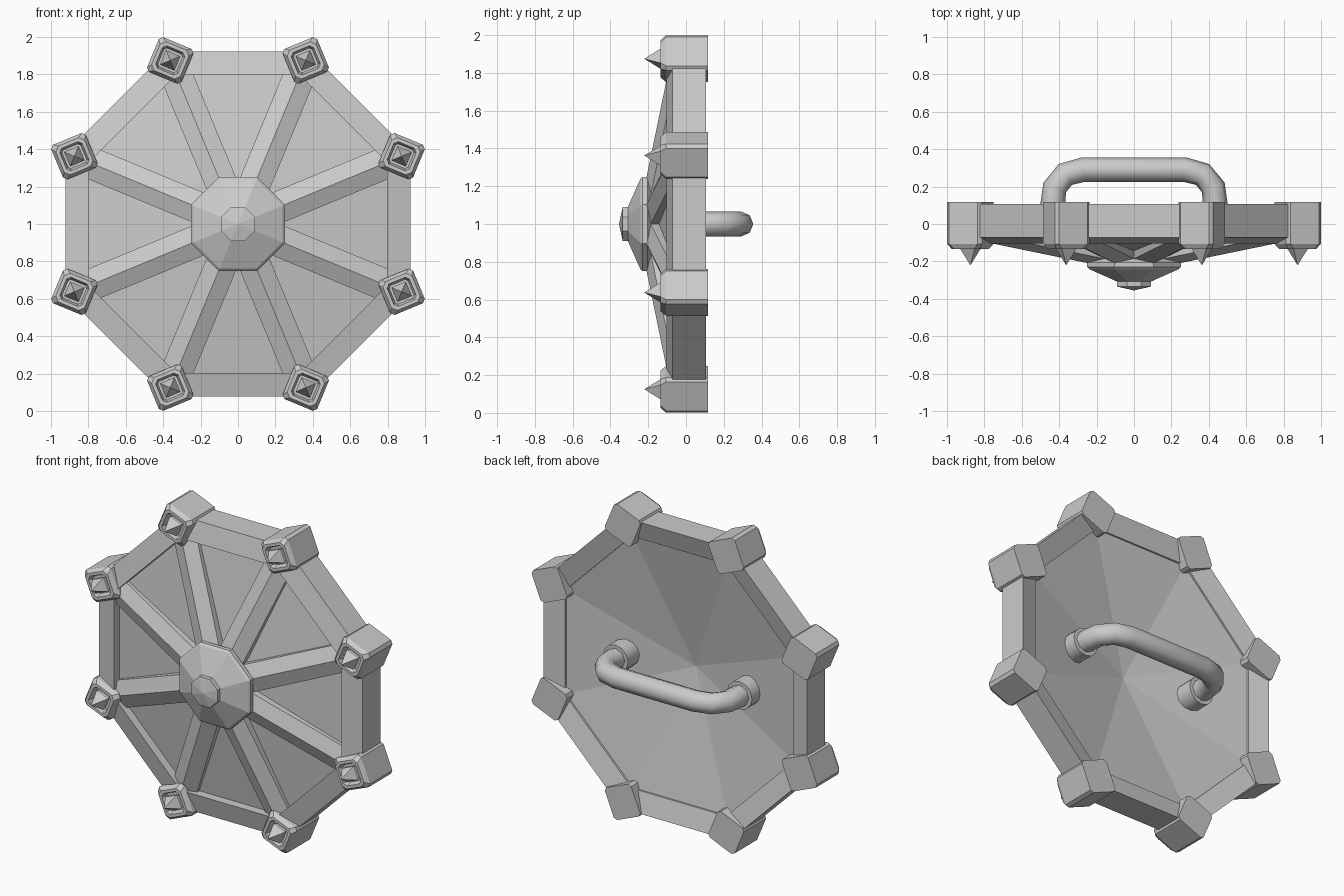
import bpy, bmesh
from math import cos, sin, radians, pi

if "Cube" in bpy.data.objects:
    bpy.data.objects.remove(bpy.data.objects["Cube"])

CZ = 1.0                       # height of the shield centre
C8 = cos(pi / 8)
CORNERS = [radians(22.5 + 45 * k) for k in range(8)]


def finish(bm, name):
    bmesh.ops.remove_doubles(bm, verts=bm.verts, dist=1e-5)
    bmesh.ops.recalc_face_normals(bm, faces=bm.faces)
    me = bpy.data.meshes.new(name)
    bm.to_mesh(me)
    bm.free()
    ob = bpy.data.objects.new(name, me)
    bpy.context.collection.objects.link(ob)
    return ob


def smooth(ob, angle):
    bpy.ops.object.select_all(action='DESELECT')
    ob.select_set(True)
    bpy.context.view_layer.objects.active = ob
    bpy.ops.object.convert(target='MESH')
    bpy.ops.object.shade_smooth_by_angle(angle=radians(angle))


def loft(bm, rings, closed=False, caps=True):
    """Join rings of points with quads; optionally cap the ends."""
    rows = [[bm.verts.new(p) for p in ring] for ring in rings]
    n = len(rows[0])
    pairs = list(zip(rows, rows[1:] + rows[:1])) if closed else list(zip(rows, rows[1:]))
    for a, b in pairs:
        for i in range(n):
            j = (i + 1) % n
            bm.faces.new((a[i], a[j], b[j], b[i]))
    if caps and not closed:
        bm.faces.new(rows[0])
        bm.faces.new(rows[-1])


def octagon(apothem, y):
    r = max(apothem, 1e-7) / C8
    return [(r * cos(a), y, CZ + r * sin(a)) for a in CORNERS]


def octagonal(name, profile, closed=False):
    bm = bmesh.new()
    loft(bm, [octagon(r, y) for r, y in profile], closed, caps=profile[0][0] > 0)
    return finish(bm, name)


def placed(pts, angle):
    """Radial coordinates (u outward, v sideways, y) to world."""
    c, s = cos(angle), sin(angle)
    return [(u * c - v * s, y, CZ + u * s + v * c) for u, v, y in pts]


# Sloped rim, shallow conical panel and central boss
octagonal("rim", [(.922, -.072), (.922, .107), (.797, .07), (.797, -.103)], closed=True)
octagonal("panel", [(0, -.18), (.84, -.04), (.84, .067), (0, -.097)])
octagonal("hub", [(.2, -.165), (.25, -.205), (.25, -.23), (.238, -.242),
                  (.09, -.308), (.09, -.335), (.0005, -.355)])

# Ridged spokes
for k, ang in enumerate(CORNERS):
    rings = []
    for r in (.12, .9):
        y = -.26 + .19 * r
        rings.append(placed([(r, 0, y), (r, .085, y + .035), (r, .085, y + .09),
                             (r, -.085, y + .09), (r, -.085, y + .035)], ang))
    bm = bmesh.new()
    loft(bm, rings)
    finish(bm, f"spoke_{k + 1}")


# Corner blocks (one edge pointing outward) with a recessed front and a spike
def diamond(pts, y, ang):
    d = cos(pi / 4)
    return placed([(.947 + (u - v) * d, (u + v) * d, y) for u, v in pts], ang)


def chamfered(h, c, y, ang):
    e = h - c
    return diamond([(h, -e), (h, e), (e, h), (-e, h),
                    (-h, e), (-h, -e), (-e, -h), (e, -h)], y, ang)


def square(h, y, ang):
    return diamond([(h, -h), (h, h), (-h, h), (-h, -h)], y, ang)


for k, ang in enumerate(CORNERS):
    bm = bmesh.new()
    loft(bm, [chamfered(h, c, y, ang) for h, c, y in
              [(.1, .018, .117), (.1, .018, -.106), (.083, .024, -.134),
               (.065, .018, -.134), (.054, .012, -.1)]])
    finish(bm, f"corner_block_{k + 1}")
    bm = bmesh.new()
    loft(bm, [square(h, y, ang) for h, y in [(.036, -.095), (.042, -.132), (.0005, -.22)]])
    finish(bm, f"spike_{k + 1}")

# Back handle: eight-sided tube along a bent path
half = [(-.434, -.06), (-.434, .11), (-.424, .195), (-.367, .265), (-.27, .291)]
path = half + [(-x, y) for x, y in reversed(half)]
cu = bpy.data.curves.new("handle", 'CURVE')
cu.dimensions = '3D'
cu.bevel_depth = .066
cu.bevel_resolution = 2
cu.use_fill_caps = True
sp = cu.splines.new('POLY')
sp.points.add(len(path) - 1)
for p, (x, y) in zip(sp.points, path):
    p.co = (x, y, CZ, 1)
handle = bpy.data.objects.new("handle", cu)
bpy.context.collection.objects.link(handle)
smooth(handle, 50)

# Handle collars
for side, x in (("left", -.434), ("right", .434)):
    bm = bmesh.new()
    loft(bm, [[(x + .088 * cos(i * pi / 6), y, CZ + .088 * sin(i * pi / 6))
               for i in range(12)] for y in (-.05, .085)])
    smooth(finish(bm, f"handle_collar_{side}"), 40)
